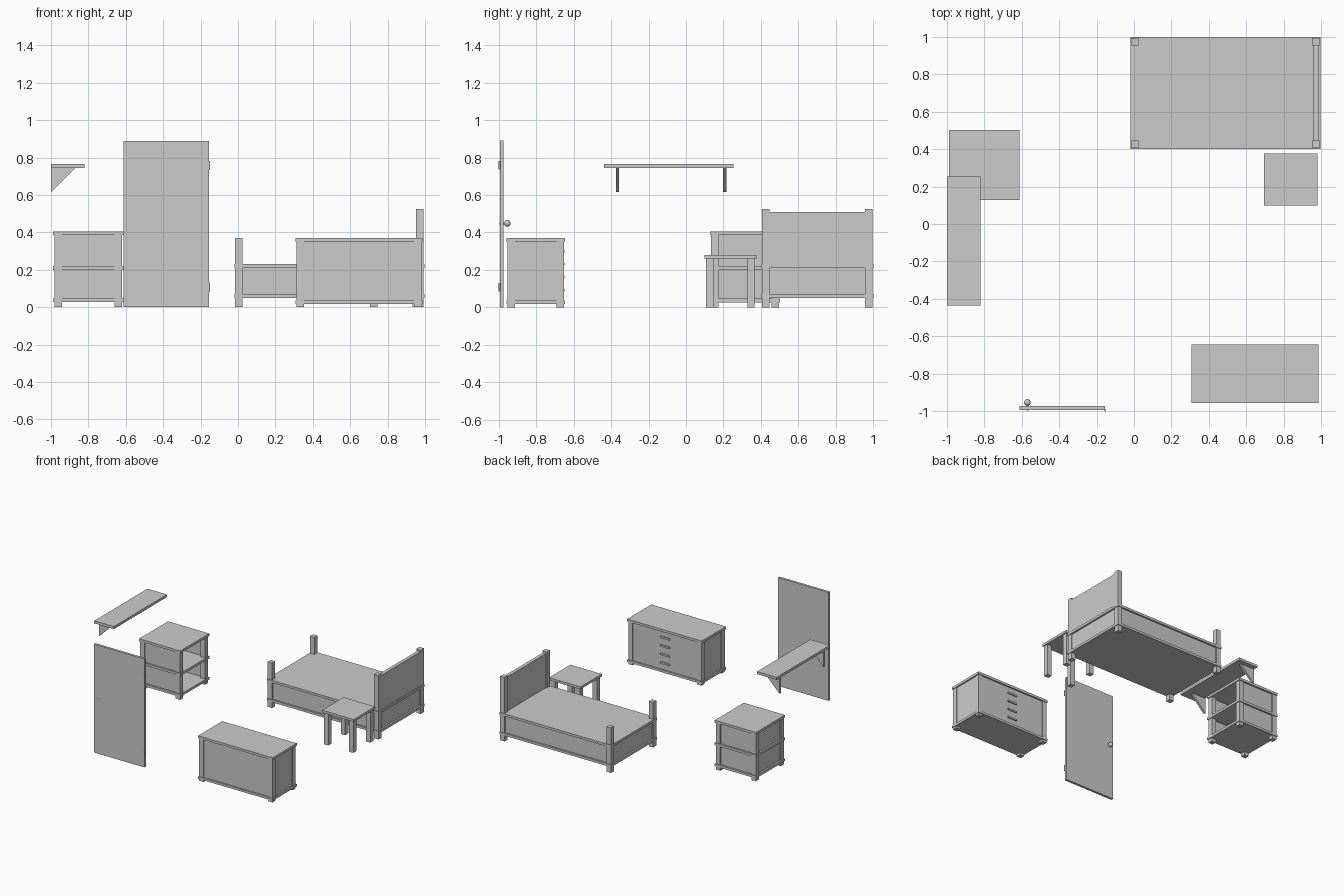
import bpy
import bmesh
from math import pi
from mathutils import Matrix, Vector

if "Cube" in bpy.data.objects:
    bpy.data.objects.remove(bpy.data.objects["Cube"])


def mesh_object(name, bm):
    bmesh.ops.recalc_face_normals(bm, faces=bm.faces)
    me = bpy.data.meshes.new(name)
    bm.to_mesh(me)
    bm.free()
    ob = bpy.data.objects.new(name, me)
    bpy.context.collection.objects.link(ob)
    return ob


def box(name, x, y, z):
    """Box from (min, max) ranges on each axis."""
    bm = bmesh.new()
    size = [r[1] - r[0] for r in (x, y, z)]
    mid = Vector([(r[0] + r[1]) / 2 for r in (x, y, z)])
    bmesh.ops.create_cube(bm, size=1, matrix=Matrix.Translation(mid) @ Matrix.Diagonal((*size, 1)))
    return mesh_object(name, bm)


def cylinder(name, loc, r, depth, tilt=0, segs=12):
    bm = bmesh.new()
    bmesh.ops.create_cone(bm, cap_ends=True, segments=segs, radius1=r, radius2=r, depth=depth,
                          matrix=Matrix.Translation(loc) @ Matrix.Rotation(tilt, 4, 'X'))
    return mesh_object(name, bm)


def posts(name, x, y, heights, inset, w=0.04):
    """Four corner posts; heights gives the top on the -x side and the +x side."""
    for px, top in ((x[0] + inset, heights[0]), (x[1] - inset - w, heights[1])):
        for py in (y[0] + inset, y[1] - inset - w):
            box(name, (px, px + w), (py, py + w), (0, top))


def panels(name, x, y, z, inset, t=0.012, sides="-x +x -y +y"):
    """Thin walls set in from the slab edges."""
    xa, xb, ya, yb = x[0] + inset, x[1] - inset, y[0] + inset, y[1] - inset
    walls = {"-x": ((xa, xa + t), (ya, yb)), "+x": ((xb - t, xb), (ya, yb)),
             "-y": ((xa, xb), (ya, ya + t)), "+y": ((xa, xb), (yb - t, yb))}
    for s in sides.split():
        box(name, *walls[s], z)


# Bed: slabs, side panels, posts, headboard
bx, by = (-0.02, 0.996), (0.402, 1.0)
box("bed_top", bx, by, (0.21, 0.23))
box("bed_base", bx, by, (0.05, 0.07))
panels("bed_side", bx, by, (0.07, 0.21), 0.014)
posts("bed_post", bx, by, (0.37, 0.525), 0.005)
box("headboard", (0.96, 0.988), (0.44, 0.96), (0.23, 0.51))

# Dresser with four drawer pulls on its +y face
dx, dy = (0.308, 0.986), (-0.958, -0.645)
box("dresser_top", dx, dy, (0.35, 0.37))
box("dresser_base", dx, dy, (0.017, 0.036))
panels("dresser_panel", dx, dy, (0.036, 0.35), 0.012)
posts("dresser_post", dx, dy, (0.35, 0.35), 0.006)
for i in range(4):
    z = 0.09 + i * 0.07
    box("drawer_handle", (0.605, 0.69), (-0.66, -0.648), (z - 0.007, z + 0.007))

# Cabinet with two compartments, open on its +x face
cx, cy = (-0.988, -0.613), (0.127, 0.503)
for z in (0.027, 0.2, 0.385):
    box("cabinet_shelf", cx, cy, (z, z + 0.02))
for z in ((0.047, 0.2), (0.22, 0.385)):
    panels("cabinet_panel", cx, cy, z, 0.014, sides="-x -y +y")
posts("cabinet_post", cx, cy, (0.385, 0.385), 0.006)

# Stool
sx, sy = (0.696, 0.982), (0.098, 0.376)
box("stool_seat", sx, sy, (0.26, 0.28))
posts("stool_leg", sx, sy, (0.26, 0.26), 0.009)

# Wall shelf with triangular brackets
box("wall_shelf", (-1.0, -0.822), (-0.437, 0.253), (0.744, 0.765))
for y in (-0.375, 0.197):
    bm = bmesh.new()
    face = bm.faces.new([bm.verts.new(p) for p in
                         ((-1, y, 0.615), (-0.87, y, 0.744), (-1, y, 0.744))])
    ext = bmesh.ops.extrude_face_region(bm, geom=[face], use_keep_orig=True)
    bmesh.ops.translate(bm, vec=(0, 0.018, 0),
                        verts=[g for g in ext["geom"] if isinstance(g, bmesh.types.BMVert)])
    mesh_object("shelf_bracket", bm)

# Door with knob and hinges
box("door", (-0.612, -0.155), (-0.994, -0.974), (0, 0.89))
cylinder("knob_stem", (-0.57, -0.977, 0.448), 0.006, 0.038, pi / 2)
bm = bmesh.new()
bmesh.ops.create_uvsphere(bm, u_segments=16, v_segments=10, radius=0.018,
                          matrix=Matrix.Translation((-0.57, -0.954, 0.448)))
knob = mesh_object("door_knob", bm)
for p in knob.data.polygons:
    p.use_smooth = True
for z in (0.108, 0.758):
    cylinder("hinge", (-0.154, -0.995, z), 0.005, 0.046)
